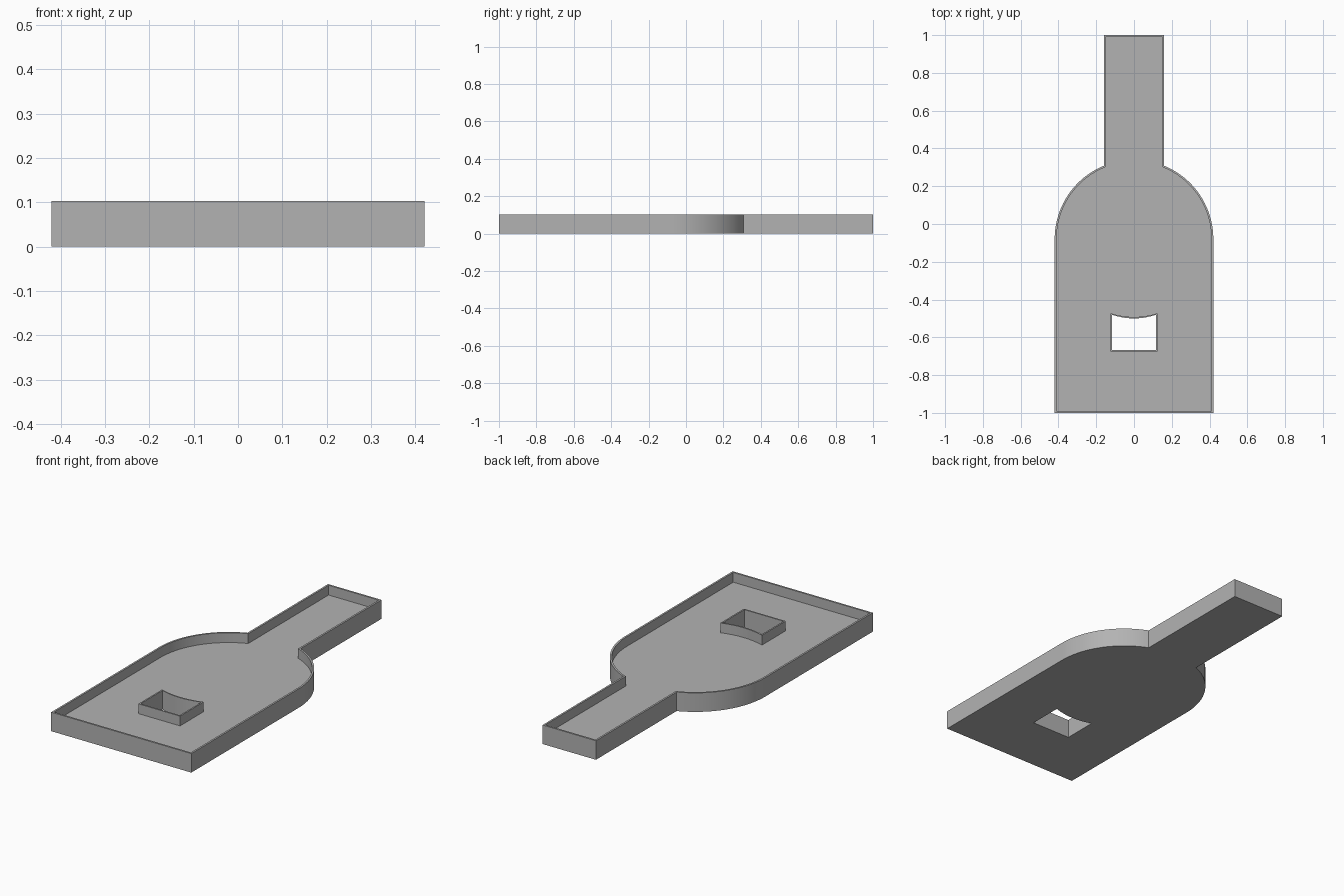
import bpy
import bmesh
from math import sin, cos, acos, radians

HEIGHT, FLOOR = 0.103, 0.05
WALL, RIM = 0.01, 0.008
ARC_STEPS = 32

if "Cube" in bpy.data.objects:
    bpy.data.objects.remove(bpy.data.objects["Cube"], do_unlink=True)

grey = bpy.data.materials.new("plain grey")
grey.use_nodes = True
colour = (0.45, 0.45, 0.45, 1)
grey.diffuse_color = colour
grey.node_tree.nodes["Principled BSDF"].inputs["Base Color"].default_value = colour


def mirrored(half):
    """Close a right-hand half outline with its mirror image."""
    return half + [(-x, y) for x, y in reversed(half)]


def bottle(inset):
    """Bottle outline: straight body, round shoulders, straight neck."""
    radius, neck, centre = 0.42 - inset, 0.16 - inset, -0.08
    end = acos(neck / radius)
    half = [(radius, -1 + inset)]
    for i in range(ARC_STEPS + 1):
        a = end * i / ARC_STEPS
        half.append((radius * cos(a), centre + radius * sin(a)))
    half.append((neck, 1 - inset))
    return mirrored(half)


def window(inset):
    """Rectangular opening whose back edge sags towards the front."""
    w, sag, steps = 0.125 - inset, 0.02, 8
    half = [(w, -0.675 + inset)]
    for i in range(steps):
        x = w * (1 - i / steps)
        half.append((x, -0.472 - inset - sag * (1 - (x / w) ** 2)))
    return mirrored(half)


bm = bmesh.new()


def ring(points, z):
    verts = [bm.verts.new((x, y, z)) for x, y in points]
    edges = [bm.edges.new((v, verts[(i + 1) % len(verts)])) for i, v in enumerate(verts)]
    return verts, edges


def bridge(a, b):
    for i in range(len(a[0])):
        j = (i + 1) % len(a[0])
        bm.faces.new((a[0][i], a[0][j], b[0][j], b[0][i]))


def shell(outer, inner):
    """Thin standing wall: outside face, top lip and inside face."""
    rings = [ring(*outer), ring(outer[0], HEIGHT), ring(inner[0], HEIGHT), ring(*inner)]
    for a, b in zip(rings, rings[1:]):
        bridge(a, b)
    return rings[0], rings[-1]


# Outer wall and window rim
base_edge, floor_edge = shell((bottle(0), 0), (bottle(WALL), FLOOR))
rim_foot, hole_edge = shell((window(0), FLOOR), (window(RIM), 0))

# Underside and tray floor, each pierced by the window
for outer, hole in ((base_edge, hole_edge), (floor_edge, rim_foot)):
    bmesh.ops.triangle_fill(bm, use_beauty=True, edges=outer[1] + hole[1])

bmesh.ops.recalc_face_normals(bm, faces=bm.faces)
mesh = bpy.data.meshes.new("bottle_tray")
bm.to_mesh(mesh)
bm.free()
mesh.materials.append(grey)

tray = bpy.data.objects.new("bottle_tray", mesh)
bpy.context.collection.objects.link(tray)
bpy.ops.object.select_all(action="DESELECT")
tray.select_set(True)
bpy.context.view_layer.objects.active = tray
bpy.ops.object.shade_smooth_by_angle(angle=radians(30))
